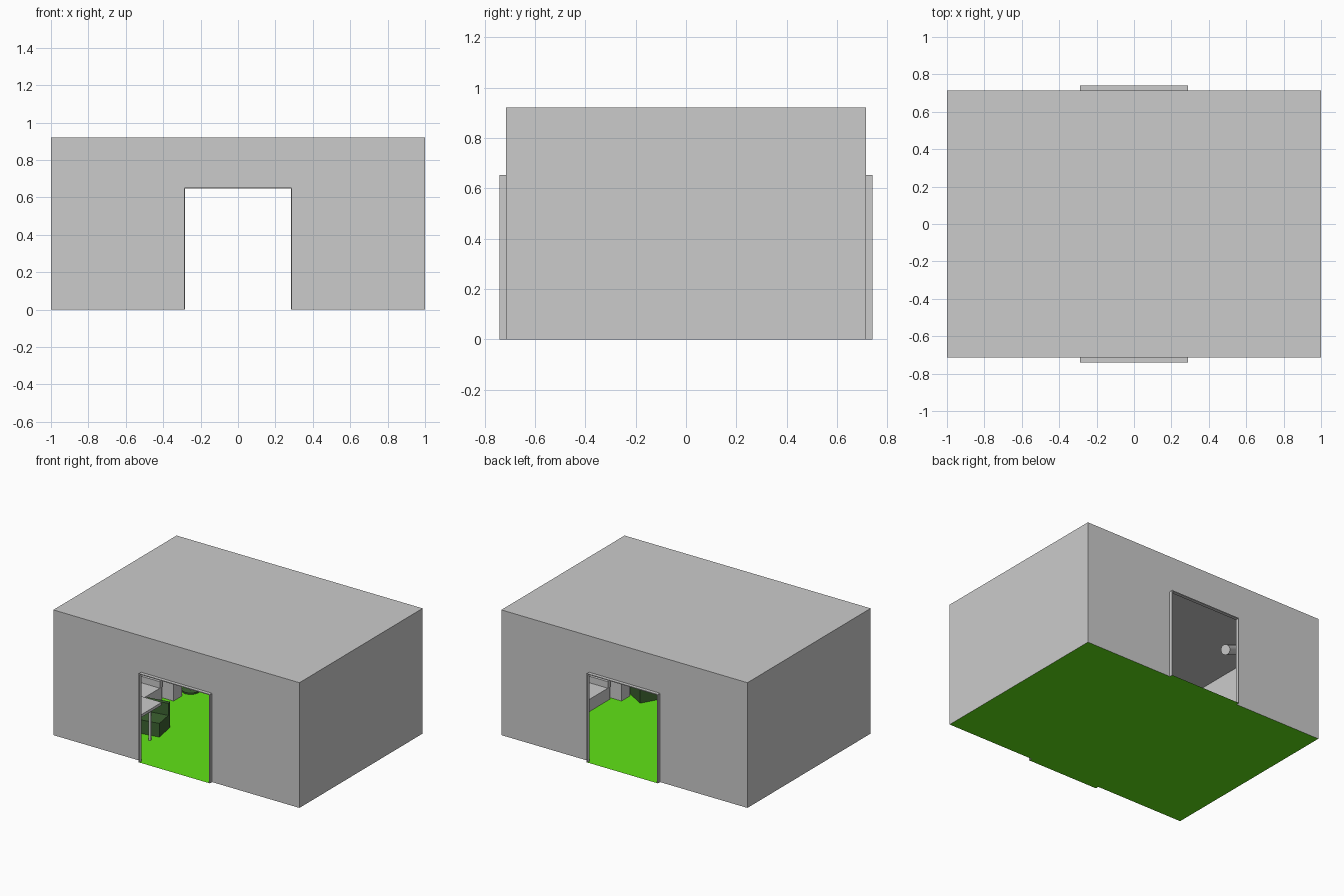
import bpy, bmesh
from math import radians
from mathutils import Vector

old = bpy.data.objects.get("Cube")
if old:
    bpy.data.objects.remove(old, do_unlink=True)


def material(name, rgb):
    m = bpy.data.materials.new(name)
    m.use_nodes = True
    m.diffuse_color = (*rgb, 1)
    m.node_tree.nodes["Principled BSDF"].inputs["Base Color"].default_value = (*rgb, 1)
    return m


GREY = material("plain grey", (0.6, 0.6, 0.6))
GREEN = material("grass green", (0.117, 0.77, 0.008))
DARK = material("dark green", (0.045, 0.12, 0.03))


def make(name, bm, mat):
    mesh = bpy.data.meshes.new(name)
    bm.to_mesh(mesh)
    bm.free()
    mesh.materials.append(mat)
    obj = bpy.data.objects.new(name, mesh)
    bpy.context.collection.objects.link(obj)
    return obj


def box(name, centre, size, mat, turn=0):
    """Box given by the middle of its underside and its size."""
    bm = bmesh.new()
    bmesh.ops.create_cube(bm, size=1)
    for v in bm.verts:
        v.co = Vector((v.co.x * size[0], v.co.y * size[1], (v.co.z + 0.5) * size[2]))
    obj = make(name, bm, mat)
    obj.location = centre
    obj.rotation_euler.z = radians(turn)
    return obj


def rod(name, a, b, radius, mat):
    """Round bar between two points."""
    a, b = Vector(a), Vector(b)
    bm = bmesh.new()
    bmesh.ops.create_cone(bm, cap_ends=True, segments=16, radius1=radius,
                          radius2=radius, depth=(b - a).length)
    for f in bm.faces:
        f.smooth = len(f.verts) == 4
    obj = make(name, bm, mat)
    obj.location = (a + b) / 2
    obj.rotation_euler = (b - a).to_track_quat("Z", "Y").to_euler()
    return obj


W, D, H = 1.0, 0.715, 0.92       # half width, half depth, height
DW, DH, DY = 0.287, 0.65, 0.74   # doorway half width, height, frame front

# Room shell: end walls with a doorway notch, side walls and flat roof
bm = bmesh.new()
outline = [(-W, 0), (-DW, 0), (-DW, DH), (DW, DH), (DW, 0), (W, 0), (W, H), (-W, H)]
for y in (-D, D):
    face = bm.faces.new([bm.verts.new((x, y, z)) for x, z in outline])
    if y > 0:
        face.normal_flip()
for s in (-1, 1):
    face = bm.faces.new([bm.verts.new((s * W, y, z))
                         for y, z in ((-D, 0), (D, 0), (D, H), (-D, H))])
    if s < 0:
        face.normal_flip()
bm.faces.new([bm.verts.new((x, y, H)) for x, y in ((-W, -D), (W, -D), (W, D), (-W, D))])
make("room_shell", bm, GREY)

# Floor, with a tongue running out under each doorway
bm = bmesh.new()
front = [(-W, -D), (-DW, -D), (-DW, -DY), (DW, -DY), (DW, -D), (W, -D)]
bm.faces.new([bm.verts.new((x, y, 0)) for x, y in front + [(-x, -y) for x, y in front]])
make("floor", bm, GREEN)

# Door frames: thin linings standing proud of both end walls
T = 0.006
for side, s in (("front", -1), ("back", 1)):
    y = s * (D + DY) / 2
    for x in (-DW, DW):
        box(f"{side}_door_jamb", (x, y, 0), (T, DY - D, DH), GREY)
    box(f"{side}_door_head", (0, y, DH - T / 2), (2 * DW, DY - D, T), GREY)

# Low couches along both side walls, with an end cabinet each
for side, s in (("left", 1), ("right", -1)):
    box(f"{side}_couch_seat", (s * 0.85, s * 0.09, 0.002), (0.24, 0.5, 0.09), GREY)
    box(f"{side}_couch_back", (s * 0.94, s * 0.09, 0.09), (0.06, 0.5, 0.12), GREY)
    for y in (-0.15, 0.33):
        box(f"{side}_couch_arm", (s * 0.85, s * y, 0.09), (0.24, 0.03, 0.05), GREY)
    box(f"{side}_cabinet", (s * 0.7, s * -0.23, 0.002), (0.1, 0.1, 0.2), GREY)

# Padded chairs
for name, x, y, turn in (("right_chair", -0.5, -0.27, 10), ("left_chair", 0.56, -0.34, -30)):
    box(name + "_seat", (x, y, 0.002), (0.17, 0.17, 0.1), DARK, turn)
    back = box(name + "_back", (x, y, 0.09), (0.17, 0.03, 0.1), DARK, turn)
    back.location += back.rotation_euler.to_matrix() @ Vector((0, 0.07, 0))

# Table on four round legs
box("table_top", (-0.59, -0.46, 0.22), (0.36, 0.32, 0.02), GREY)
for x in (-0.75, -0.43):
    for y in (-0.6, -0.41):
        rod("table_leg", (x, y, 0.001), (x, y, 0.22), 0.01, GREY)

# Stool under the table
box("stool_seat", (-0.51, -0.56, 0.11), (0.13, 0.1, 0.015), GREY)
for x in (-0.56, -0.46):
    for y in (-0.59, -0.53):
        rod("stool_leg", (x, y, 0.001), (x, y, 0.11), 0.006, GREY)

# Storage chest in the back left corner
box("storage_chest", (0.66, 0.5, 0.002), (0.2, 0.3, 0.22), GREY)
box("storage_chest_lid", (0.66, 0.5, 0.222), (0.21, 0.31, 0.02), GREY)

# Standing lamp with a tilted shade
rod("lamp_base", (-0.65, 0.38, 0.001), (-0.65, 0.38, 0.012), 0.06, DARK)
rod("lamp_pole", (-0.65, 0.38, 0.012), (-0.65, 0.38, 0.7), 0.01, GREY)
rod("lamp_shade", (-0.66, 0.3, 0.74), (-0.5, 0.35, 0.66), 0.035, GREY)
